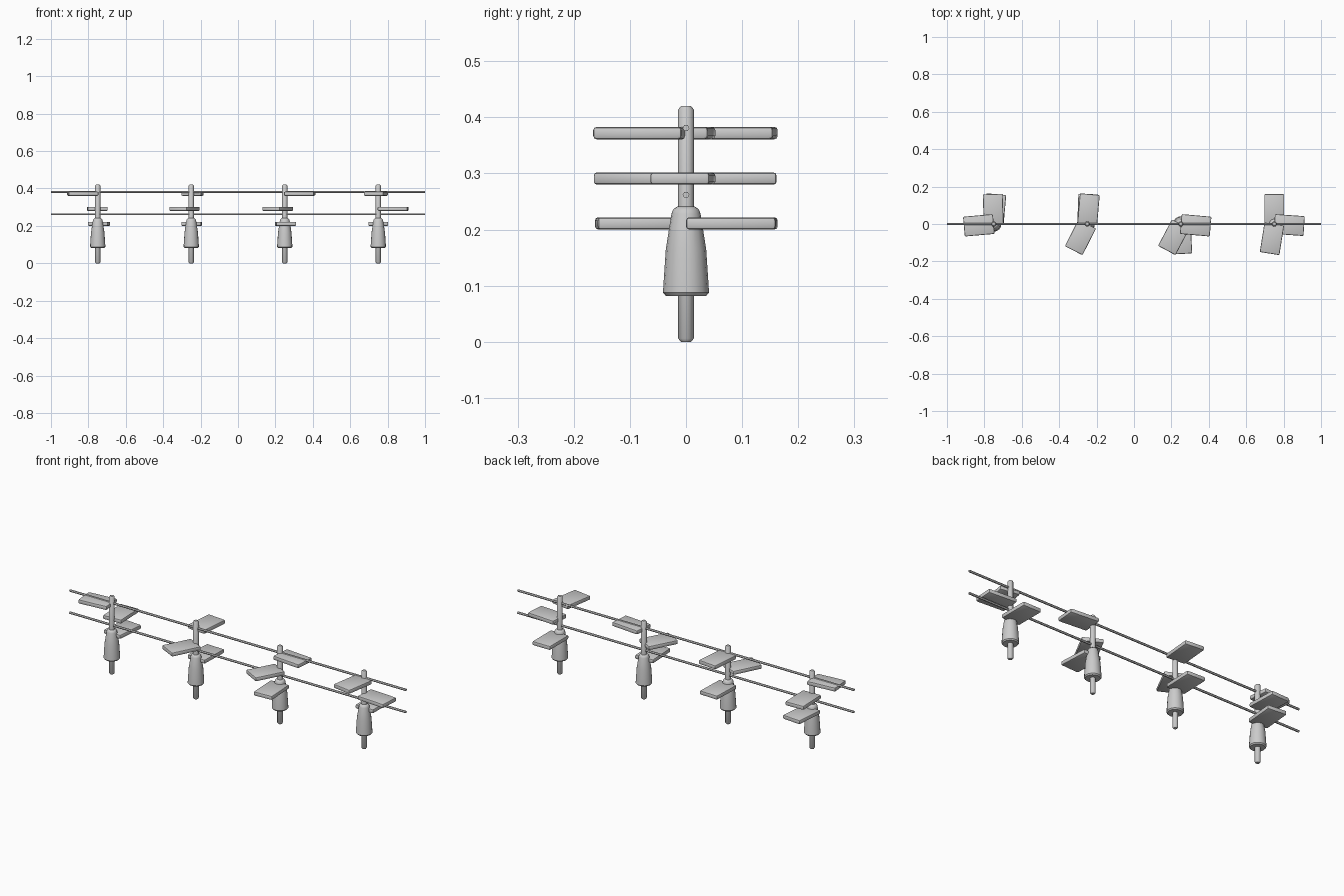
import bpy, bmesh, math
from mathutils import Matrix

if "Cube" in bpy.data.objects:
    bpy.data.objects.remove(bpy.data.objects["Cube"])


def finish(name, bm, loc=(0, 0, 0), smooth=True):
    bmesh.ops.recalc_face_normals(bm, faces=bm.faces[:])
    me = bpy.data.meshes.new(name)
    bm.to_mesh(me)
    bm.free()
    ob = bpy.data.objects.new(name, me)
    ob.location = loc
    bpy.context.collection.objects.link(ob)
    if smooth:
        bpy.ops.object.select_all(action='DESELECT')
        ob.select_set(True)
        bpy.context.view_layer.objects.active = ob
        bpy.ops.object.shade_smooth_by_angle(angle=math.radians(40))
    return ob


def lathe(name, profile, sides, loc):
    """Closed solid of revolution from (radius, z) points."""
    bm = bmesh.new()
    rings = [[bm.verts.new((r * math.cos(2 * math.pi * k / sides),
                            r * math.sin(2 * math.pi * k / sides), z))
              for k in range(sides)] for r, z in profile]
    for a, b in zip(rings, rings[1:]):
        for k in range(sides):
            n = (k + 1) % sides
            bm.faces.new((a[k], a[n], b[n], b[k]))
    bm.faces.new(rings[0])
    bm.faces.new(rings[-1])
    return finish(name, bm, loc)


def slab(name, x, z, angle):
    """Bevelled flat leaf reaching out from the stake at the given heading."""
    bm = bmesh.new()
    bmesh.ops.create_cube(bm, size=1, matrix=Matrix.Translation((0.08, 0, 0))
                          @ Matrix.Diagonal((0.16, 0.106, 0.022, 1)))
    bmesh.ops.bevel(bm, geom=bm.edges[:], offset=0.006, segments=2,
                    profile=0.5, affect='EDGES')
    bm.transform(Matrix.Rotation(math.radians(angle), 4, 'Z'))
    return finish(name, bm, (x, 0, z))


STAKE = [(0.009, 0), (0.014, 0.006), (0.014, 0.414), (0.009, 0.42)]
TRUNK = [(0.036, 0.082), (0.041, 0.088), (0.040, 0.105), (0.036, 0.165),
         (0.026, 0.228), (0.023, 0.236), (0.016, 0.241)]
LEVELS = (0.211, 0.291, 0.372)
# leaf headings per plant: low, middle, high
HEADINGS = ((85, 92, 185), (88, 243, 85), (273, 242, 355), (90, 356, 261))

# plants: stake, tapered trunk and three leaves each
for i, heads in enumerate(HEADINGS):
    x = -0.75 + 0.5 * i
    lathe(f"stake_{i + 1}", STAKE, 12, (x, 0, 0))
    lathe(f"trunk_{i + 1}", TRUNK, 16, (x, 0, 0))
    for j, (z, a) in enumerate(zip(LEVELS, heads)):
        slab(f"leaf_{i + 1}_{j + 1}", x, z, a)

# trellis wires along the row
for name, z in (("lower_wire", 0.262), ("upper_wire", 0.381)):
    bm = bmesh.new()
    bmesh.ops.create_cone(bm, cap_ends=True, segments=6, radius1=0.006,
                          radius2=0.006, depth=2,
                          matrix=Matrix.Rotation(math.pi / 2, 4, 'Y'))
    finish(name, bm, (0, 0, z))
